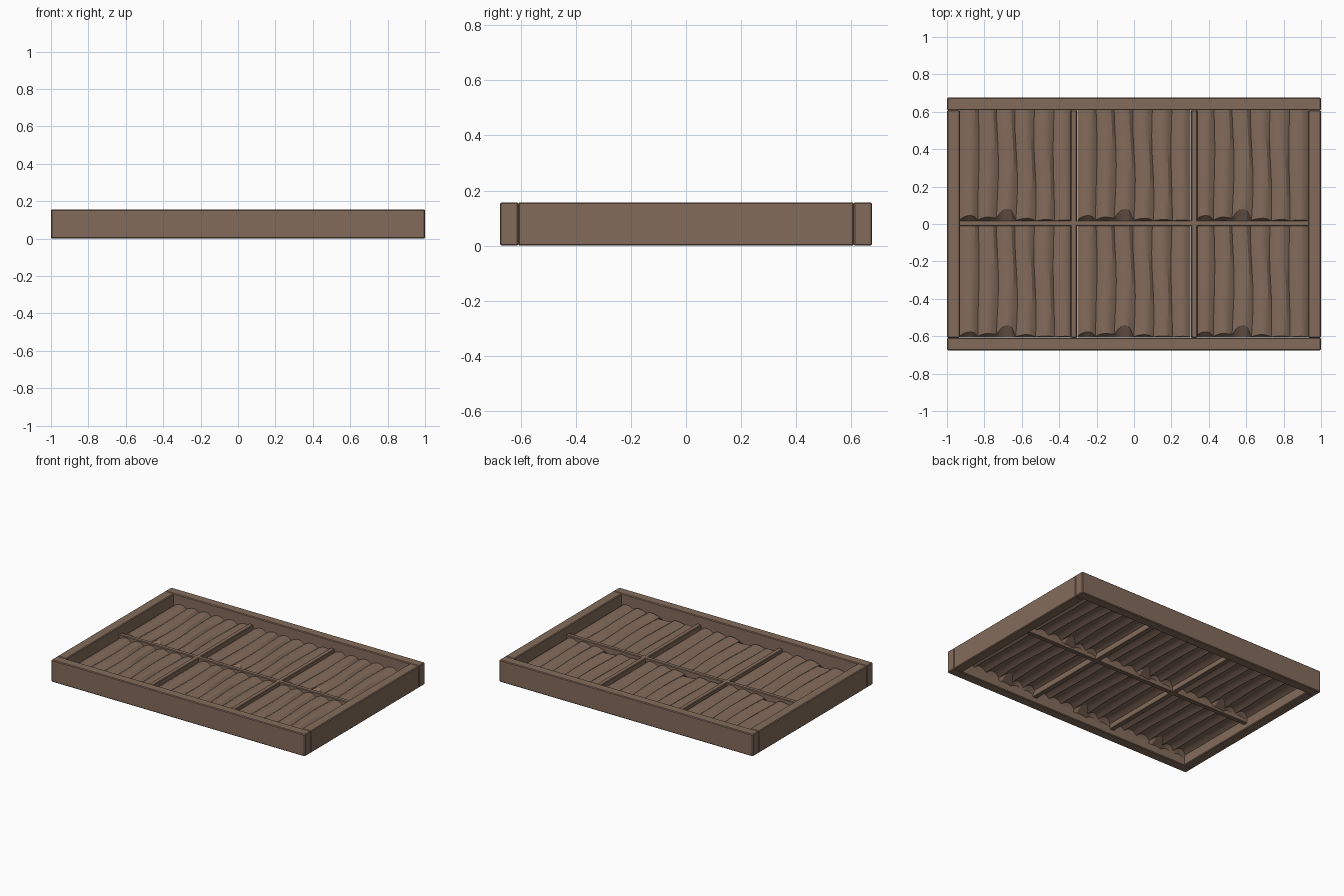
import bpy, bmesh, math
from mathutils import Matrix, Vector

cube = bpy.data.objects.get("Cube")
if cube:
    bpy.data.objects.remove(cube, do_unlink=True)

wood = bpy.data.materials.new("warm brown")
wood.use_nodes = True
wood.diffuse_color = (0.23, 0.148, 0.105, 1)
wood.node_tree.nodes["Principled BSDF"].inputs["Base Color"].default_value = wood.diffuse_color


def finish(bm, name):
    bmesh.ops.recalc_face_normals(bm, faces=bm.faces)
    mesh = bpy.data.meshes.new(name)
    bm.to_mesh(mesh)
    bm.free()
    mesh.materials.append(wood)
    obj = bpy.data.objects.new(name, mesh)
    bpy.context.collection.objects.link(obj)
    return obj


def beam(name, centre, size, bevel=0.005):
    bm = bmesh.new()
    bmesh.ops.create_cube(bm, size=1, matrix=Matrix.Translation(centre)
                          @ Matrix.Diagonal((*size, 1)))
    bmesh.ops.bevel(bm, geom=bm.edges[:], offset=bevel, segments=1, affect='EDGES')
    return finish(bm, name)


# Outer frame: long rails run the full width, side stiles fit between them
HEIGHT = 0.157
for side, rail, stile in ((-1, "front_rail", "right_stile"), (1, "back_rail", "left_stile")):
    beam(rail, (0, side * 0.642, HEIGHT / 2), (2, 0.067, HEIGHT))
    beam(stile, (side * 0.965, 0, HEIGHT / 2), (0.07, 1.217, HEIGHT))

# Thin dividing bars, set back from both sides of the frame
BAR_TOP, BAR_LOW = 0.102, 0.035
bar_z, bar_h = (BAR_TOP + BAR_LOW) / 2, BAR_TOP - BAR_LOW
beam("long_bar", (0, 0.004, bar_z), (1.87, 0.032, bar_h), 0.004)
for side, name in ((-1, "right_cross_bar"), (1, "left_cross_bar")):
    beam(name, (side * 0.322, 0, bar_z), (0.034, 1.217, bar_h), 0.004)

# Gathered panel: lopsided folds along y, with a crumpled hem at the front end
FOLDS, STEPS, ROWS = 6, 5, 8
HALF_X, HALF_Y = 0.302, 0.297
RISE = (0, 0.55, 0.9, 1, 0.75)      # one fold, steep on its +x side
HEM = (0.03, 0.022, 0.066, 0.015, 0.008, 0.006)


def panel_mesh():
    bm = bmesh.new()
    columns = FOLDS * STEPS + 1
    grid = []
    for r in range(ROWS + 2):
        line = []
        for c in range(columns):
            fold, step = divmod(c, STEPS)
            u = c / (columns - 1)
            hem = HEM[min(fold, FOLDS - 1)] * (0.25 + 0.75 * RISE[step])
            height = 0.07 + 0.021 * RISE[step]
            if r == 0:                       # lower lip of the hem
                y = -HALF_Y
                height -= 0.02 + 0.25 * hem
            else:                            # body, starting where the hem ends
                y = -HALF_Y + hem + (2 * HALF_Y - hem) * (r - 1) / ROWS
            edge = math.sin(math.pi * u)
            sway = 0.007 * math.sin(9 * y + fold * 0.8) * edge
            x = (2 * u - 1) * HALF_X + sway
            line.append(bm.verts.new((x, y, height)))
        grid.append(line)
    for low, high in zip(grid, grid[1:]):
        for c in range(columns - 1):
            bm.faces.new((low[c], low[c + 1], high[c + 1], high[c]))
    return finish(bm, "pleated_panel")


first = panel_mesh()
if sum(f.normal.z for f in first.data.polygons) < 0:
    first.data.flip_normals()
bpy.context.view_layer.objects.active = first
first.select_set(True)
bpy.ops.object.shade_smooth_by_angle(angle=math.radians(25))

# One panel behind each of the six panes
for row, y in (("front", -0.309), ("back", 0.313)):
    for column, x in (("right", -0.63), ("middle", 0), ("left", 0.63)):
        pane = first.copy()
        pane.name = f"pleated_panel_{row}_{column}"
        pane.location = Vector((x, y, 0))
        bpy.context.collection.objects.link(pane)
bpy.data.objects.remove(first, do_unlink=True)
